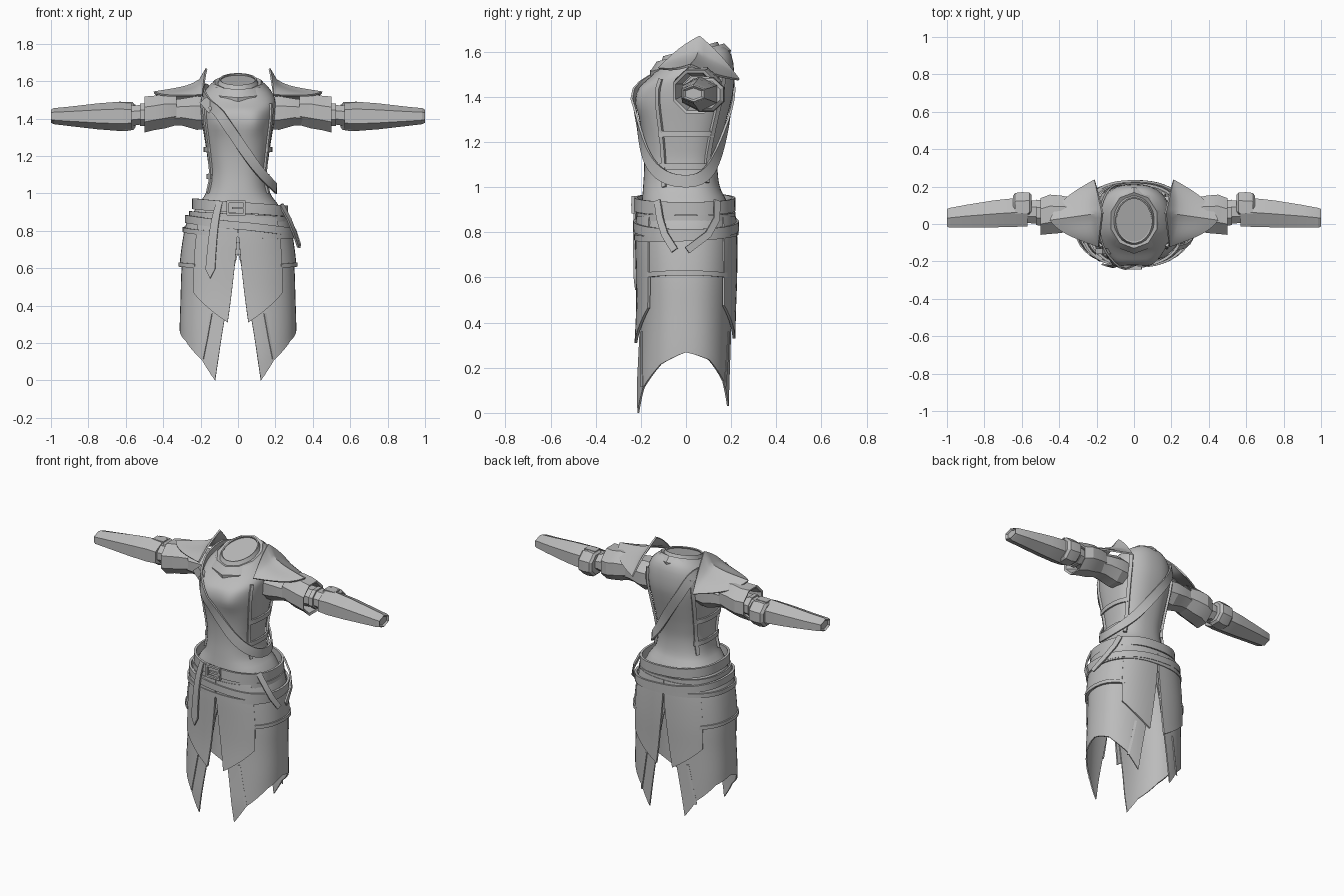
import bpy, bmesh, math
from mathutils import Vector

if "Cube" in bpy.data.objects:
    bpy.data.objects.remove(bpy.data.objects["Cube"])

grey = bpy.data.materials.new("plain_grey")
grey.diffuse_color = (0.5, 0.5, 0.5, 1)
grey.use_nodes = True
grey.node_tree.nodes["Principled BSDF"].inputs["Base Color"].default_value = grey.diffuse_color

# Body envelope: height, half width, front y, back y
ROWS = [(-.1, .30, -.228, .195), (.1, .305, -.222, .195), (.27, .308, -.21, .197), (.45, .303, -.2, .2),
        (.61, .297, -.2, .205), (.78, .275, -.203, .205), (.87, .25, -.2, .2), (.94, .215, -.195, .18),
        (1.0, .172, -.19, .15), (1.1, .155, -.185, .14), (1.2, .165, -.19, .155), (1.3, .18, -.205, .18),
        (1.38, .193, -.213, .2), (1.45, .2, -.203, .213), (1.51, .197, -.175, .21), (1.56, .165, -.13, .19),
        (1.59, .13, -.108, .16), (1.62, .12, -.1, .15)]


def spow(v, p):
    return math.copysign(abs(v) ** p, v)


def row(z):
    i = 1
    while i < len(ROWS) - 3 and ROWS[i + 1][0] < z:
        i += 1
    p0, p1, p2, p3 = ROWS[i - 1:i + 3]
    d = p2[0] - p1[0]
    t = max(0, min(1, (z - p1[0]) / d))
    out = []
    for k in (1, 2, 3):
        m1 = (p2[k] - p0[k]) / (p2[0] - p0[0]) * d
        m2 = (p3[k] - p1[k]) / (p3[0] - p1[0]) * d
        out.append((2*t**3 - 3*t*t + 1) * p1[k] + (t**3 - 2*t*t + t) * m1
                   + (3*t*t - 2*t**3) * p2[k] + (t**3 - t*t) * m2)
    return out


def surf(a, z, off=0.0):
    """Point on the body; angle 0 is the front, pi/2 is +x."""
    w, f, b = row(z)
    c = math.cos(a)
    x = (w + off) * spow(math.sin(a), 2 / 2.4)
    y = ((b + off) if c < 0 else (off - f)) * -spow(c, 2 / 2.4)
    y -= .022 * sum(math.exp(-((a - s) / .33) ** 2 - ((z - 1.385) / .07) ** 2)
                    for s in (-.42, .42, 2 * math.pi - .42))
    k = max(0, min(1, (z - 1.42) / .14))
    return Vector((x, y, z + .27 * (y - .02) * k * k * (3 - 2 * k)))


def make(name, verts, faces, thick=0, smooth=35, mirror=False):
    me = bpy.data.meshes.new(name)
    me.from_pydata([tuple(v) for v in verts], [], faces)
    bm = bmesh.new()
    bm.from_mesh(me)
    bmesh.ops.remove_doubles(bm, verts=bm.verts, dist=1e-5)
    bmesh.ops.recalc_face_normals(bm, faces=bm.faces)
    bm.to_mesh(me)
    bm.free()
    me.materials.append(grey)
    ob = bpy.data.objects.new(name, me)
    bpy.context.collection.objects.link(ob)
    bpy.ops.object.select_all(action='DESELECT')
    ob.select_set(True)
    bpy.context.view_layer.objects.active = ob
    if thick:
        m = ob.modifiers.new("thickness", 'SOLIDIFY')
        m.thickness, m.offset = thick, 0
        bpy.ops.object.modifier_apply(modifier=m.name)
    if smooth:
        bpy.ops.object.shade_smooth_by_angle(angle=math.radians(smooth))
    if mirror:
        m = ob.modifiers.new("mirror", 'MIRROR')
        m.use_mirror_merge = False
    return ob


def grid(name, pts, wrap=False, caps=False, **kw):
    n = len(pts[0])
    faces = [(i*n + j, i*n + (j+1) % n, (i+1)*n + (j+1) % n, (i+1)*n + j)
             for i in range(len(pts) - 1) for j in range(n if wrap else n - 1)]
    if caps:
        faces += [tuple(range(n)), tuple(range((len(pts) - 1) * n, len(pts) * n))]
    return make(name, [p for r in pts for p in r], faces, **kw)


def panel(name, keys, off, rows=10, sub=4, curve=1.0, thick=.012, mirror=True):
    """Cloth panel; keys are columns of top angle, top z, bottom angle, bottom z."""
    cols = []
    for k, l in zip(keys, keys[1:]):
        cols += [[p + (q - p) * s / sub for p, q in zip(k, l)] for s in range(sub)]
    cols.append(keys[-1])
    pts = [[surf(a + (c - a) * (r / rows) ** curve, z + (e - z) * r / rows, off)
            for r in range(rows + 1)] for a, z, c, e in cols]
    return grid(name, pts, thick=thick, mirror=mirror)


def ribbon(name, path, width, off, closed=False, thick=.014, mirror=False):
    """Strap lying on the body along (angle, z) points."""
    offs = off if callable(off) else (lambda a: off)
    pts = [surf(a, z, offs(a)) for a, z in path]
    n, out = len(pts), []
    for i, (a, z) in enumerate(path):
        nrm = (surf(a, z, .02) - surf(a, z)).normalized()
        q = pts[(i + 1) % n] if closed or i < n - 1 else pts[i]
        p = pts[i - 1] if closed or i else pts[i]
        side = (q - p).cross(nrm).normalized() * width / 2
        out.append([pts[i] - side, pts[i] + side])
    if closed:
        out.append(out[0])
    return grid(name, out, thick=thick, mirror=mirror)


def box(name, loc, size, rot=0, **kw):
    c, s = math.cos(rot), math.sin(rot)
    v = []
    for i in range(8):
        x, y, z = [(1 if i >> k & 1 else -1) * size[k] / 2 for k in range(3)]
        v.append((loc[0] + x*c - z*s, loc[1] + y, loc[2] + x*s + z*c))
    return make(name, v, [(0, 1, 3, 2), (4, 5, 7, 6), (0, 1, 5, 4), (2, 3, 7, 6), (0, 2, 6, 4), (1, 3, 7, 5)],
                smooth=0, **kw)


TURN = [2 * math.pi * i / 48 for i in range(48)]
PI = math.pi

# Torso shell down to the top of the skirt slits
grid("torso", [[surf(a, .68 + .91 * i / 36) for a in TURN] for i in range(37)], wrap=True)


# Neck, collar trim and sunken neck lining, tilted towards the front
def neck_ring(z, rx, ry, n):
    out = []
    for i in range(n):
        a = 2 * PI * (i + .5) / n
        y = ry * math.sin(a)
        out.append((rx * math.cos(a), .02 + y, z + .27 * y))
    return out


grid("neck", [neck_ring(z, x, y, 24) for z, x, y in ((1.55, .13, .15), (1.58, .108, .13), (1.61, .095, .118))],
     wrap=True, thick=.008)
grid("collar_trim", [neck_ring(z, x, y, 10) for z, x, y in
     ((1.535, .148, .172), (1.558, .156, .175), (1.592, .128, .148), (1.585, .11, .132))], wrap=True, thick=.008)
grid("neck_lining", [neck_ring(z, x, y, 24) for z, x, y in
     ((1.6, .094, .117), (1.575, .08, .1), (1.56, .05, .06), (1.555, .01, .01))], wrap=True, caps=True)

# Skirt halves, split at front and back
panel("skirt", [(0, .68, .34, 0), (.4, .68, .61, .11), (1.0, .68, 1.1, .215), (PI/2, .68, PI/2, .268),
                (2.1, .68, 2.04, .235), (2.75, .68, 2.52, .14), (PI, .68, 2.8, .03)], 0, rows=12, thick=.008)
# Front and back aprons and the raised side tier
panel("front_apron", [(0, .87, .12, .31), (.8, .87, .76, .465)], .016, sub=8, curve=1.7)
panel("back_apron", [(PI, .87, PI - .12, .33), (PI - .8, .87, PI - .76, .475)], .016, sub=8, curve=1.7)
panel("side_tier", [(.72, .87, .72, .60), (PI/2, .87, PI/2, .615), (2.45, .87, 2.45, .60)], .01, sub=6)
ribbon("side_tier_trim", [(.75 + .17 * i, .612 + .008 * math.sin(.17 * i * 2)) for i in range(11)], .022, .018,
       thick=.01, mirror=True)
# Raised seams on the skirt points
for nm, s in (("front_seam", 0), ("back_seam", 1)):
    ribbon(nm, [((PI - a if s else a), z) for a, z in ((.41, .36), (.5, .22), (.59, .115))], .014, .005,
           thick=.006, mirror=True)

# Belts
ribbon("waist_belt", [(a, .925 - .02 * math.sin(a)) for a in TURN], .058, .026, closed=True)
ribbon("hip_belt", [(a, .828 - .035 * math.sin(a)) for a in TURN], .042, .024, closed=True)
ribbon("lower_hip_belt", [(a, .79 - .02 * math.sin(a + .6)) for a in TURN], .026, .022, closed=True, thick=.01)
ribbon("waist_hem", [(a, .875 - .015 * math.sin(a)) for a in TURN], .03, .014, closed=True, thick=.01)

# Belt buckle frame and tongue
yb = -.234
for z in (-.033, .033):
    box("buckle_bar", (-.01, yb, .922 + z), (.1, .016, .012))
for x in (-.045, .045):
    box("buckle_side", (-.01 + x, yb, .922), (.012, .016, .075))
box("buckle_tongue", (.005, yb - .003, .922), (.075, .012, .012))

# Hanging belt end with a pointed tip
panel("belt_end", [(-.42, .955, -.47, .595), (-.35, .96, -.385, .545), (-.28, .955, -.305, .595)], .036,
      sub=2, thick=.01, mirror=False)
# Crossed hip straps on one side
ribbon("hip_strap_front", [(1.08, .94), (1.15, .86), (1.25, .79), (1.42, .72)], .032, .042, thick=.01)
ribbon("hip_strap_back", [(2.15, .94), (2.08, .86), (1.9, .79), (1.58, .72)], .032, .046, thick=.01)

# Diagonal chest strap, a tilted loop around the torso
path = []
for a in TURN:
    z = 1.28
    for _ in range(60):
        z += .3 * (max(1.0, min(1.55, 1.28 - 1.55 * surf(a, z).x)) - z)
    path.append((a, z))
ribbon("chest_strap", path, .055, lambda a: .01 + .03 * max(0, math.sin(a)) ** 3, closed=True, thick=.01)
p = surf(-.8, 1.5, .014)
box("strap_buckle", p, (.075, .03, .05), rot=-.85)
box("strap_buckle_pin", p + Vector((.03, -.02, -.035)), (.07, .014, .014), rot=-.85)

# Side lacing: borders of the breast and back plates with cross straps
ribbon("breastplate_border", [(1.0 + .12 * i / 8, 1.5 - .5 * i / 8) for i in range(9)], .018, .005, mirror=True)
ribbon("backplate_border", [(2.35 - .2 * i / 8, 1.5 - .48 * i / 8) for i in range(9)], .022, .008, mirror=True)
for z in (1.09, 1.235):
    ribbon("side_lace", [(1.0 + .13 * i, z) for i in range(11)], .028, .009, thick=.01, mirror=True)


# Pauldrons: saddle-shaped plates with a raised inner peak
def bend(p, q, r, t, bulge):
    c = p.lerp(q, t * 2) if t < .5 else q.lerp(r, t * 2 - 1)
    return c + Vector(bulge) * abs(math.sin(2 * PI * t))


F, B = Vector((.19, -.12, 1.525)), Vector((.21, .235, 1.475))
peak, tip = Vector((.168, .06, 1.668)), Vector((.45, .02, 1.54))
pts = []
for i in range(17):
    t = i / 16
    inner = bend(F, peak, B, t, (0, 0, .014))
    outer = bend(F, tip, B, t, (.045, 0, -.01))
    pts.append([inner.lerp(outer, v / 8) - Vector((0, 0, .05 * math.sin(PI * t) ** 2 * math.sin(PI * (v / 8) ** .5)))
                for v in range(9)])
grid("pauldron", pts, thick=.01, mirror=True)


# Arms: faceted sleeves given as x, centre y, centre z, half depth, half height
def arm(name, secs, n=8, caps=True):
    k = math.cos(PI / n)
    pts = [[(x, y + ry * math.cos(2*PI*(i + .5)/n) / k, z + rz * math.sin(2*PI*(i + .5)/n) / k)
            for i in range(n)] for x, y, z, ry, rz in secs]
    grid(name, pts, wrap=True, caps=caps, mirror=True, smooth=20)


arm("upper_sleeve", [(.15, .06, 1.43, .085, .085), (.22, .06, 1.43, .095, .09), (.3, .055, 1.435, .088, .072),
                     (.42, .055, 1.425, .07, .065)])
arm("sleeve_cuff", [(.33, .055, 1.445, .085, .08), (.39, .052, 1.44, .1, .092), (.45, .052, 1.43, .105, .092),
                    (.5, .04, 1.422, .098, .096), (.495, .04, 1.422, .086, .083), (.42, .05, 1.43, .066, .065)],
    caps=False)
arm("elbow", [(.4, .055, 1.42, .065, .06), (.52, .065, 1.42, .062, .052), (.58, .065, 1.415, .06, .055)])
arm("elbow_guard", [(.548, .095, 1.413, .06, .06), (.56, .095, 1.412, .074, .072), (.6, .09, 1.41, .08, .077),
                    (.635, .09, 1.41, .076, .073), (.648, .09, 1.41, .06, .06)])
arm("elbow_strap", [(.5, .06, 1.42, .068, .06), (.525, .062, 1.42, .068, .06)])
arm("bracer", [(.57, .058, 1.412, .07, .062), (.63, .062, 1.412, .077, .068), (.75, .054, 1.412, .072, .06),
               (.9, .042, 1.412, .06, .045), (.985, .033, 1.413, .053, .037), (1.0, .033, 1.413, .047, .03),
               (.99, .033, 1.413, .036, .022)], n=6)
# Elbow knob
box("elbow_knob", (.6, .08, 1.483), (.075, .05, .012), mirror=True)
